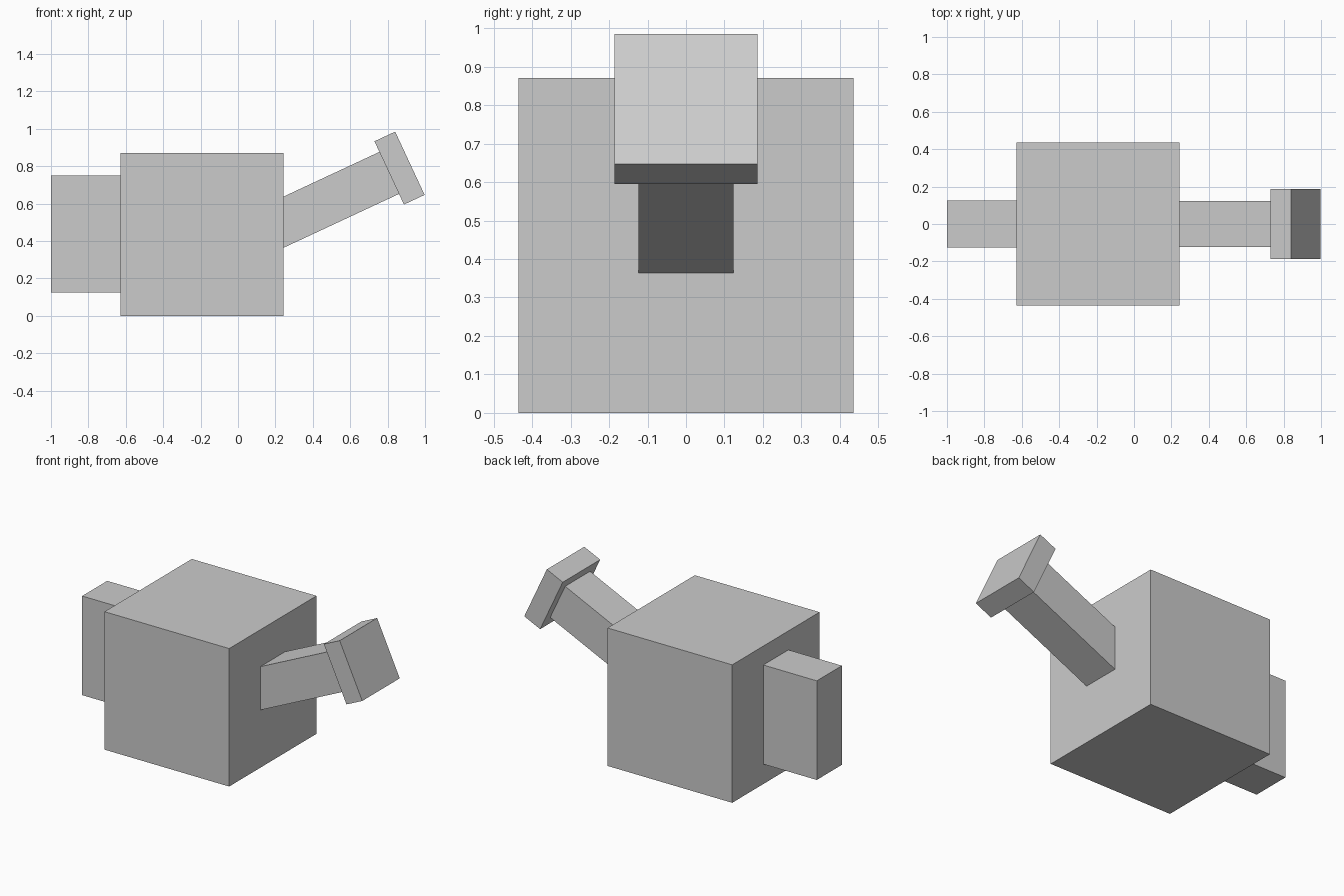
import bpy
import math
from mathutils import Vector

cube = bpy.data.objects.get("Cube")
if cube:
    bpy.data.objects.remove(cube, do_unlink=True)

# Single plain grey
grey = bpy.data.materials.new("plain_grey")
grey.use_nodes = True
colour = (0.6, 0.6, 0.6, 1)
grey.diffuse_color = colour
grey.node_tree.nodes["Principled BSDF"].inputs["Base Color"].default_value = colour


def box(name, centre, size, tilt=0.0):
    """Add a box, tilted upward towards +x by the given angle."""
    bpy.ops.mesh.primitive_cube_add(size=1, location=centre, rotation=(0, -tilt, 0))
    obj = bpy.context.object
    obj.name = name
    obj.scale = size
    bpy.ops.object.transform_apply(location=False, rotation=False, scale=True)
    obj.data.materials.append(grey)
    return obj


# Body and the solid block handle
box("can_body", (-0.192, 0, 0.435), (0.87, 0.87, 0.87))
box("handle", (-0.81, 0, 0.438), (0.38, 0.25, 0.625))

# Spout and its sprinkler head share one tilted axis leaving the body
tilt = math.radians(25)
root = Vector((0.242, 0, 0.5))
axis = Vector((math.cos(tilt), 0, math.sin(tilt)))


def along_spout(name, start, end, width):
    box(name, root + axis * (start + end) / 2, (end - start, width, width), tilt)


along_spout("spout", -0.07, 0.625, 0.248)
along_spout("sprinkler_head", 0.625, 0.747, 0.373)
